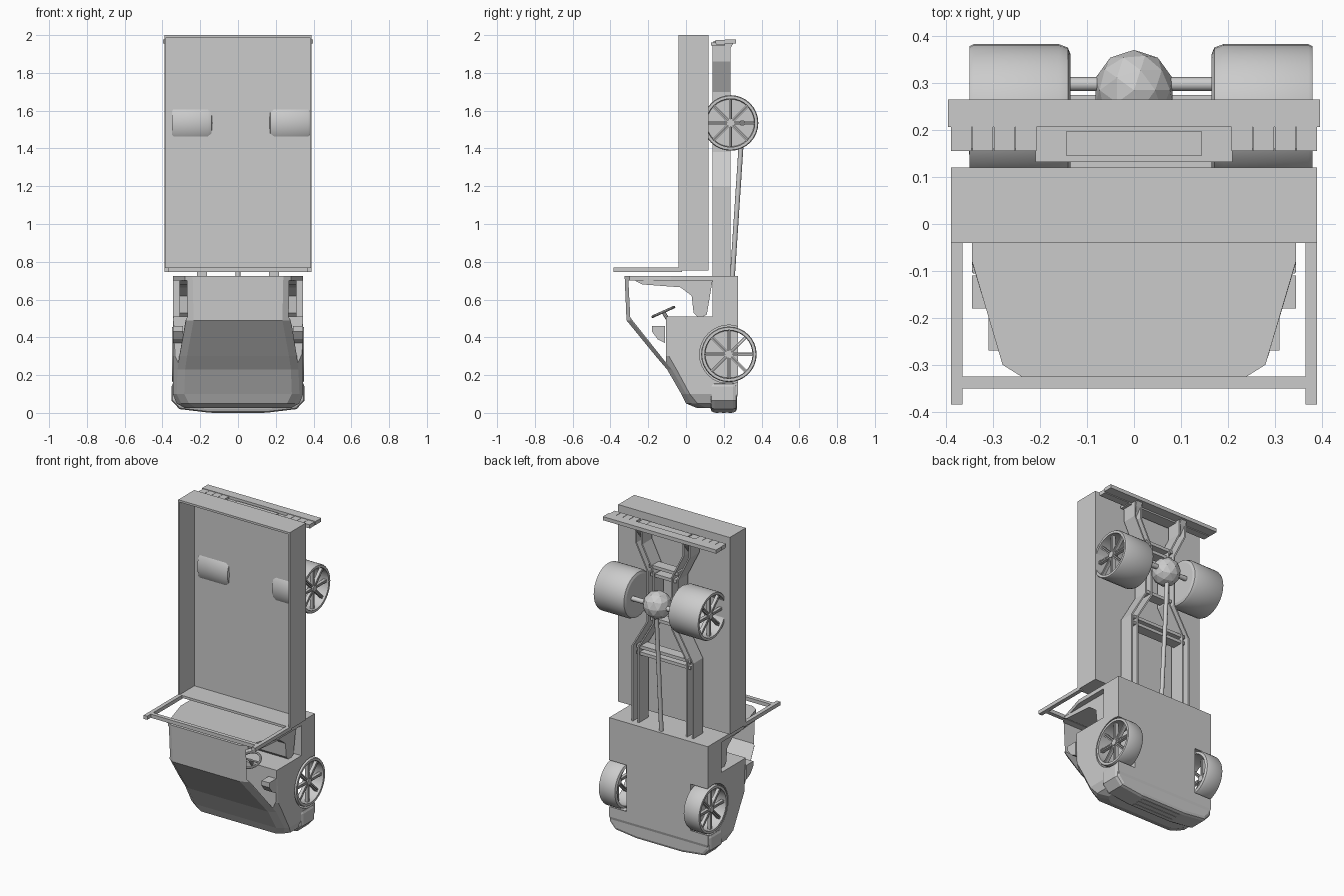
import bpy, bmesh, math
from mathutils import Vector, Matrix

if "Cube" in bpy.data.objects:
    bpy.data.objects.remove(bpy.data.objects["Cube"])

GREY = (0.6, 0.6, 0.6, 1)
mat = bpy.data.materials.new("plain_grey")
mat.use_nodes = True
mat.diffuse_color = GREY
mat.node_tree.nodes["Principled BSDF"].inputs["Base Color"].default_value = GREY


def finish(name, bm, smooth=False):
    bmesh.ops.recalc_face_normals(bm, faces=bm.faces)
    mesh = bpy.data.meshes.new(name)
    bm.to_mesh(mesh)
    bm.free()
    mesh.materials.append(mat)
    ob = bpy.data.objects.new(name, mesh)
    bpy.context.collection.objects.link(ob)
    if smooth:
        bpy.ops.object.select_all(action='DESELECT')
        ob.select_set(True)
        bpy.context.view_layer.objects.active = ob
        bpy.ops.object.shade_smooth_by_angle(angle=math.radians(35))
    return ob


def loft(name, rings, smooth=False):
    bm = bmesh.new()
    rows = [[bm.verts.new(p) for p in ring] for ring in rings]
    n = len(rows[0])
    for a, b in zip(rows, rows[1:]):
        for i in range(n):
            bm.faces.new((a[i], a[(i + 1) % n], b[(i + 1) % n], b[i]))
    bm.faces.new(rows[0])
    bm.faces.new(rows[-1])
    return finish(name, bm, smooth)


def prism_x(name, yz, x0, x1):
    return loft(name, [[(x, y, z) for y, z in yz] for x in (x0, x1)])


def prism_y(name, xz, y0, y1):
    return loft(name, [[(x, y, z) for x, z in xz] for y in (y0, y1)])


def box(name, x0, x1, y0, y1, z0, z1):
    return prism_y(name, [(x0, z0), (x1, z0), (x1, z1), (x0, z1)], y0, y1)


def rod(name, a, b, r, sides=12):
    a, b = Vector(a), Vector(b)
    bm = bmesh.new()
    m = Matrix.Translation((a + b) / 2) @ (b - a).to_track_quat('Z', 'Y').to_matrix().to_4x4()
    bmesh.ops.create_cone(bm, cap_ends=True, segments=sides, radius1=r, radius2=r,
                          depth=(b - a).length, matrix=m)
    return finish(name, bm, True)


def cut(ob, cutter):
    cutter.hide_render = True
    cutter.hide_set(True)
    mod = ob.modifiers.new("cut", 'BOOLEAN')
    mod.operation = 'DIFFERENCE'
    mod.solver = 'EXACT'
    mod.object = cutter
    bpy.context.view_layer.objects.active = ob
    bpy.ops.object.modifier_apply(modifier="cut")
    bpy.data.objects.remove(cutter)


# Cab: lofted cross-sections from the nose to the back wall
def cab_ring(z, hw, bottom, belt, roof, rhw):
    half = [(hw, bottom), (hw, 0.14), (hw, belt), (rhw, roof + 0.025), (rhw - 0.04, roof)]
    return [(x, y, z) for x, y in half] + [(-x, y, z) for x, y in reversed(half)]


cab = loft("cab", [cab_ring(*s) for s in (
    (0.025, 0.28, 0.24, 0.11, 0.06, 0.26),
    (0.05, 0.325, 0.26, 0.06, 0.0, 0.30),
    (0.10, 0.345, 0.275, 0.02, -0.025, 0.325),
    (0.23, 0.345, 0.275, -0.05, -0.10, 0.32),
    (0.30, 0.345, 0.275, -0.09, -0.16, 0.31),
    (0.49, 0.345, 0.275, -0.10, -0.315, 0.275),
    (0.725, 0.345, 0.275, -0.08, -0.325, 0.28))])
cut(cab, prism_x("cabin_opening", [(-0.305, 0.70), (-0.295, 0.505), (-0.105, 0.265),
                                   (-0.105, 0.51), (0.14, 0.51), (0.14, 0.70)], -0.5, 0.5))

# Front bumper with wrapped corners
half = [(0.352, 0.16), (0.352, 0.065), (0.31, 0.02), (0.16, 0.002)]
bumper = prism_y("front_bumper", half + [(-x, z) for x, z in reversed(half)], 0.13, 0.27)
bev = bumper.modifiers.new("bevel", 'BEVEL')
bev.width, bev.segments, bev.limit_method = 0.02, 2, 'ANGLE'
bev.angle_limit = math.radians(60)

# Front grille slots and lamps as thin plates
for i in range(3):
    y = 0.155 + i * 0.035
    box("grille_slot", -0.14, 0.14, y, y + 0.018, -0.0, 0.006)

# Cabin interior
prism_x("bench_seat", [(-0.27, 0.70), (-0.23, 0.68), (-0.03, 0.665), (0.03, 0.62), (0.04, 0.53),
                       (0.07, 0.50), (0.11, 0.52), (0.14, 0.70)], -0.31, 0.31)
bm = bmesh.new()
R, r, N, M = 0.062, 0.007, 24, 8
tilt = Matrix.Translation((0.17, -0.12, 0.535)) @ Matrix.Rotation(math.radians(24), 4, 'X')
rows = [[bm.verts.new(tilt @ Vector(((R + r * math.cos(v)) * math.cos(u),
                                     (R + r * math.cos(v)) * math.sin(u), r * math.sin(v))))
         for v in (j * math.tau / M for j in range(M))] for u in (i * math.tau / N for i in range(N))]
for i in range(N):
    a, b = rows[i], rows[(i + 1) % N]
    for j in range(M):
        bm.faces.new((a[j], b[j], b[(j + 1) % M], a[(j + 1) % M]))
finish("steering_wheel", bm, True)
rod("steering_spoke", (0.11, -0.12, 0.535), (0.23, -0.12, 0.535), 0.006, 8)
rod("steering_column", (0.17, -0.12, 0.535), (0.17, -0.07, 0.45), 0.01, 8)


# Wheels: lathed rim with eight spokes and a hub
def wheel(side, x_in, x_out, y, z, closed):
    name = "rear_wheel" if closed else "front_wheel"
    prof = [(0.128, x_in + 0.02), (0.125, x_in), (0.14, x_in + 0.006), (0.147, x_in + 0.025),
            (0.147, x_out - 0.008), (0.143, x_out), (0.128, x_out)]
    n = 32
    bm = bmesh.new()
    rings = [[bm.verts.new((side * x, y + q * math.cos(k * math.tau / n),
                            z + q * math.sin(k * math.tau / n))) for k in range(n)] for q, x in prof]
    for a, b in zip(rings, rings[1:] + rings[:1]):
        for k in range(n):
            bm.faces.new((a[k], a[(k + 1) % n], b[(k + 1) % n], b[k]))
    if closed:
        bm.faces.new(rings[1])
    finish(name, bm, True)
    bm = bmesh.new()
    for k in range(8):
        turn = Matrix.Translation((side * (x_out - 0.025), y, z)) @ Matrix.Rotation(k * math.tau / 8, 4, 'X')
        for off in (-0.005, 0.005):
            m = turn @ Matrix.Translation((0, off, 0.07)) @ Matrix.Diagonal((0.02, 0.007, 0.125, 1))
            bmesh.ops.create_cube(bm, size=1, matrix=m)
    finish(name + "_spokes", bm)
    rod(name + "_hub", (side * (x_out - 0.045), y, z), (side * (x_out - 0.008), y, z), 0.02, 16)


FY, FZ, RY, RZ = 0.227, 0.31, 0.236, 1.535
for s in (-1, 1):
    cut(cab, rod("wheel_arch", (s * 0.225, FY, FZ), (s * 0.5, FY, FZ), 0.155, 32))
    wheel(s, 0.235, 0.35, FY, FZ, False)
    # Door mirror
    prism_x("mirror", [(-0.18, 0.46), (-0.11, 0.46), (-0.11, 0.37), (-0.15, 0.39), (-0.18, 0.43)],
            s * 0.29, s * 0.345)
wheel(-1, 0.135, 0.35, RY, RZ, True)
wheel(1, 0.165, 0.38, RY, RZ, True)

# Cargo bed: floor, walls, tailgate
box("bed_floor", -0.39, 0.39, 0.108, 0.12, 0.755, 2.0)
for s in (-1, 1):
    box("bed_side", s * 0.38, s * 0.39, -0.04, 0.12, 0.755, 2.0)
box("bed_front_wall", -0.385, 0.385, -0.04, 0.115, 0.755, 0.77)
box("tailgate", -0.385, 0.385, -0.04, 0.115, 1.987, 2.0)

# Rack over the cab
for s in (-1, 1):
    box("rack_arm", s * 0.365, s * 0.39, -0.385, -0.02, 0.747, 0.77)
box("rack_crossbar", -0.37, 0.37, -0.35, -0.325, 0.747, 0.77)

# Chassis rails: channel following a bent path
PATH = [(0.19, 0.72), (0.19, 1.2), (0.085, 1.38), (0.085, 1.70), (0.165, 1.86), (0.165, 1.96)]


def rail_part(name, s, off, w, y0, y1):
    right = [(s * (x + off - w), z) for x, z in PATH]
    left = [(s * (x + off + w), z) for x, z in reversed(PATH)]
    prism_y(name, right + left, y0, y1)


for s in (-1, 1):
    rail_part("rail_web", s, 0, 0.026, 0.14, 0.15)
    for off in (-0.021, 0.021):
        rail_part("rail_flange", s, off, 0.005, 0.14, 0.235)
for z, w in ((1.2, 0.19), (1.16, 0.19), (1.40, 0.09), (1.68, 0.09), (1.73, 0.10)):
    box("crossmember", -w, w, 0.16, 0.225, z - 0.01, z + 0.01)

# Drive line
bm = bmesh.new()
bmesh.ops.create_icosphere(bm, subdivisions=2, radius=0.086, matrix=Matrix.Translation((0, 0.285, RZ)))
finish("differential", bm)
rod("rear_axle", (-0.15, 0.298, RZ), (0.18, 0.298, RZ), 0.015)
rod("drive_shaft", (0, 0.295, 1.47), (0, 0.245, 0.71), 0.013)

# Rear step bumper
box("rear_bumper_bar", -0.396, 0.396, 0.207, 0.265, 1.955, 1.978)
box("rear_bumper_centre", -0.21, 0.21, 0.132, 0.207, 1.945, 1.96)
box("plate_holder", -0.145, 0.145, 0.146, 0.197, 1.955, 1.968)
for s in (-1, 1):
    for i in range(4):
        x = 0.208 + i * 0.046
        box("bumper_step", s * x, s * (x + 0.044), 0.156, 0.207, 1.955, 1.975)
    box("bumper_backing", s * 0.208, s * 0.39, 0.16, 0.207, 1.95, 1.966)
    prism_x("bumper_bracket", [(0.15, 1.95), (0.25, 1.955), (0.235, 1.93), (0.195, 1.88), (0.15, 1.88)],
            s * 0.145, s * 0.185)
